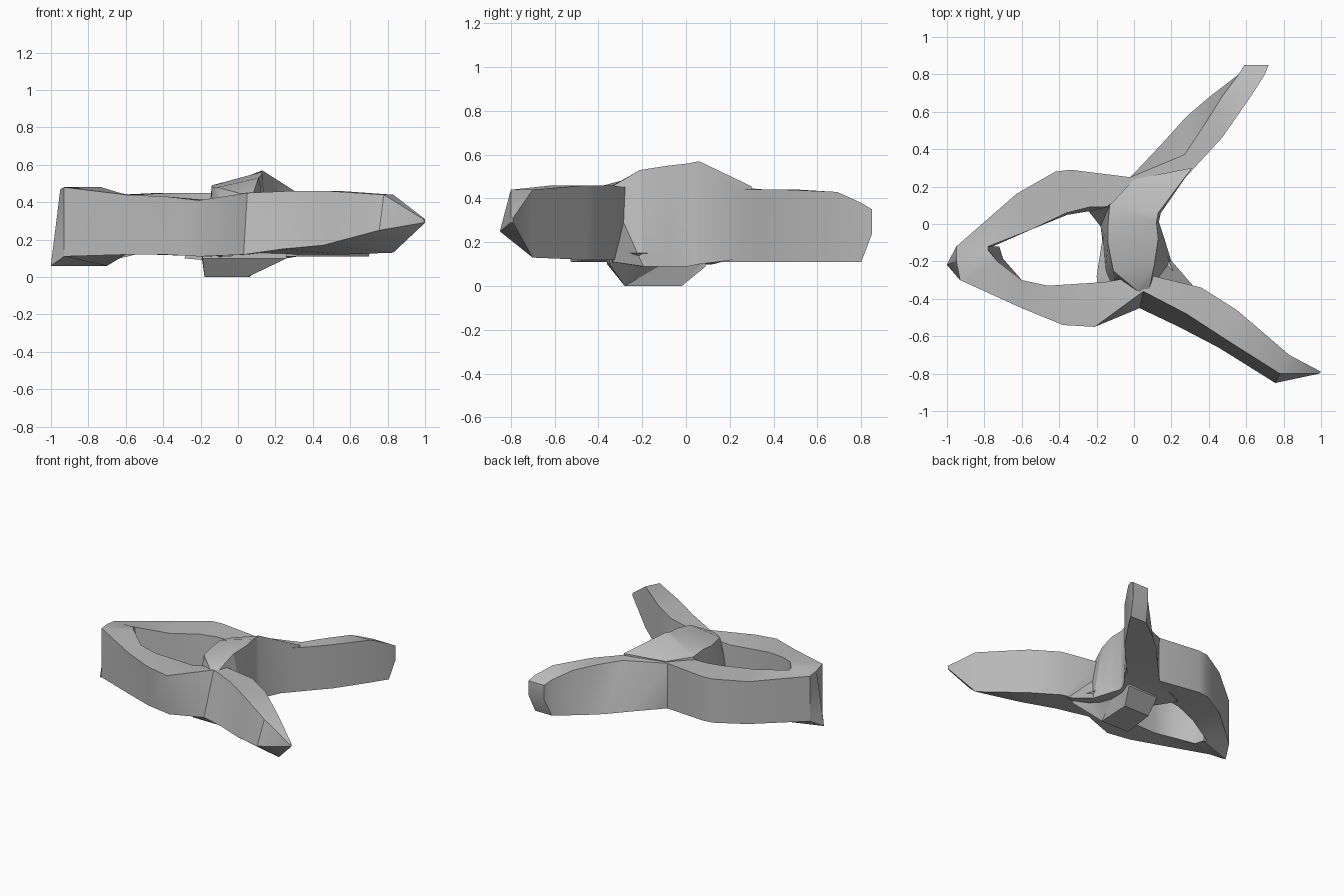
import bpy
import bmesh
from mathutils import Vector

cube = bpy.data.objects.get("Cube")
if cube:
    bpy.data.objects.remove(cube, do_unlink=True)

# Single plain grey material
grey = bpy.data.materials.new("plain_grey")
grey.use_nodes = True
colour = (0.5, 0.5, 0.5, 1)
grey.diffuse_color = colour
grey.node_tree.nodes["Principled BSDF"].inputs["Base Color"].default_value = colour


def section_ring(mesh, outer_x, outer_y, inner_x, inner_y, low, high,
                 lean=0, lift=0, flare=0, drop=0):
    """Four-cornered section. Lean and flare spread the outer and inner feet,
    lift raises the outer foot and drop lowers the outer top."""
    outer = Vector((outer_x, outer_y, 0))
    inner = Vector((inner_x, inner_y, 0))
    across = outer - inner
    up = Vector((0, 0, 1))
    corners = [
        outer + across * lean + up * (low + lift),
        outer + up * (high - drop),
        inner + up * high,
        inner - across * flare + up * low,
    ]
    return [mesh.verts.new(corner) for corner in corners]


def loft(name, stations):
    """Skin a row of sections into one closed band."""
    mesh = bmesh.new()
    rings = [section_ring(mesh, *station) for station in stations]
    for first, second in zip(rings, rings[1:]):
        for i in range(len(first)):
            j = (i + 1) % len(first)
            mesh.faces.new((first[i], first[j], second[j], second[i]))
    mesh.faces.new(rings[0])
    mesh.faces.new(reversed(rings[-1]))
    bmesh.ops.triangulate(mesh, faces=mesh.faces)
    bmesh.ops.recalc_face_normals(mesh, faces=mesh.faces)
    data = bpy.data.meshes.new(name)
    mesh.to_mesh(data)
    mesh.free()
    data.materials.append(grey)
    part = bpy.data.objects.new(name, data)
    bpy.context.collection.objects.link(part)
    return part


# Band: back arm, round the tail loop, then out along the front arm
back_arm = [
    (.59, .85, .72, .85, .24, .35),
    (.56, .80, .70, .80, .11, .38),
    (.47, .68, .63, .69, .11, .43, .45),
    (.37, .52, .47, .46, .11, .44, .9),
    (.27, .37, .35, .33, .11, .44, 1.5),
    (-.02, .25, .14, .10, .11, .45),
]
tail_loop = [
    (-.34, .29, -.24, .09, .12, .45, 0, 0, .1),
    (-.42, .28, -.36, .06, .12, .45, 0, 0, .05),
    (-.63, .16, -.55, -.03, .12, .44),
    (-.95, -.12, -.78, -.12, .07, .46, 0, .05, .15),
    (-.95, -.20, -.78, -.14, .06, .47, .3, 0, .35),
    (-.93, -.30, -.73, -.20, .06, .48, 0, .05, .15),
    (-.60, -.45, -.60, -.30, .12, .44, -.1),
    (-.38, -.54, -.46, -.33, .12, .43, -.15),
    (-.21, -.55, -.15, -.31, .11, .41, -.1),
]
front_arm = [
    (.05, -.36, .07, -.27, .12, .45, 1),
    (.28, -.48, .36, -.34, .12, .46, .5, .03),
    (.48, -.61, .55, -.46, .12, .46, .35, .05),
    (.78, -.80, .83, -.70, .13, .44, .5, .12),
    (.99, -.80, 1, -.79, .29, .31),
]
band = loft("looped_band", back_arm + tail_loop + front_arm)

# Crossing wrap that ties the two sides together
wrap = loft("crossing_wrap", [
    (.02, -.36, .08, -.355, .11, .445, 2, 0, 4),
    (-.11, -.25, .11, -.21, .09, .53, .2, 0, .4, .05),
    (-.14, -.10, .13, -.08, .09, .55, .1, 0, .12, .07),
    (-.14, -.01, .12, .01, .09, .56, .15, 0, .05, .07),
    (-.13, .10, .13, .06, .10, .57, .6, 0, .05, .1),
    (0, .24, .31, .30, .13, .455),
])

# Low keel under the crossing
keel = loft("underside_keel", [
    (-.19, -.36, .26, -.35, .10, .14),
    (-.20, -.28, .22, -.28, 0, .15, -.05, 0, -.4),
    (-.16, -.02, .12, -.02, 0, .15, -.05, 0, -.2),
    (-.13, .09, .12, .09, .09, .15),
])

# Weld the parts into one skin and round the soft creases
bpy.ops.object.select_all(action="DESELECT")
band.select_set(True)
bpy.context.view_layer.objects.active = band
for part in (wrap, keel):
    union = band.modifiers.new("weld", "BOOLEAN")
    union.operation = "UNION"
    union.solver = "EXACT"
    union.use_self = True
    union.object = part
    bpy.ops.object.modifier_apply(modifier=union.name)
    bpy.data.objects.remove(part, do_unlink=True)
bpy.ops.object.shade_smooth_by_angle(angle=0.55)
